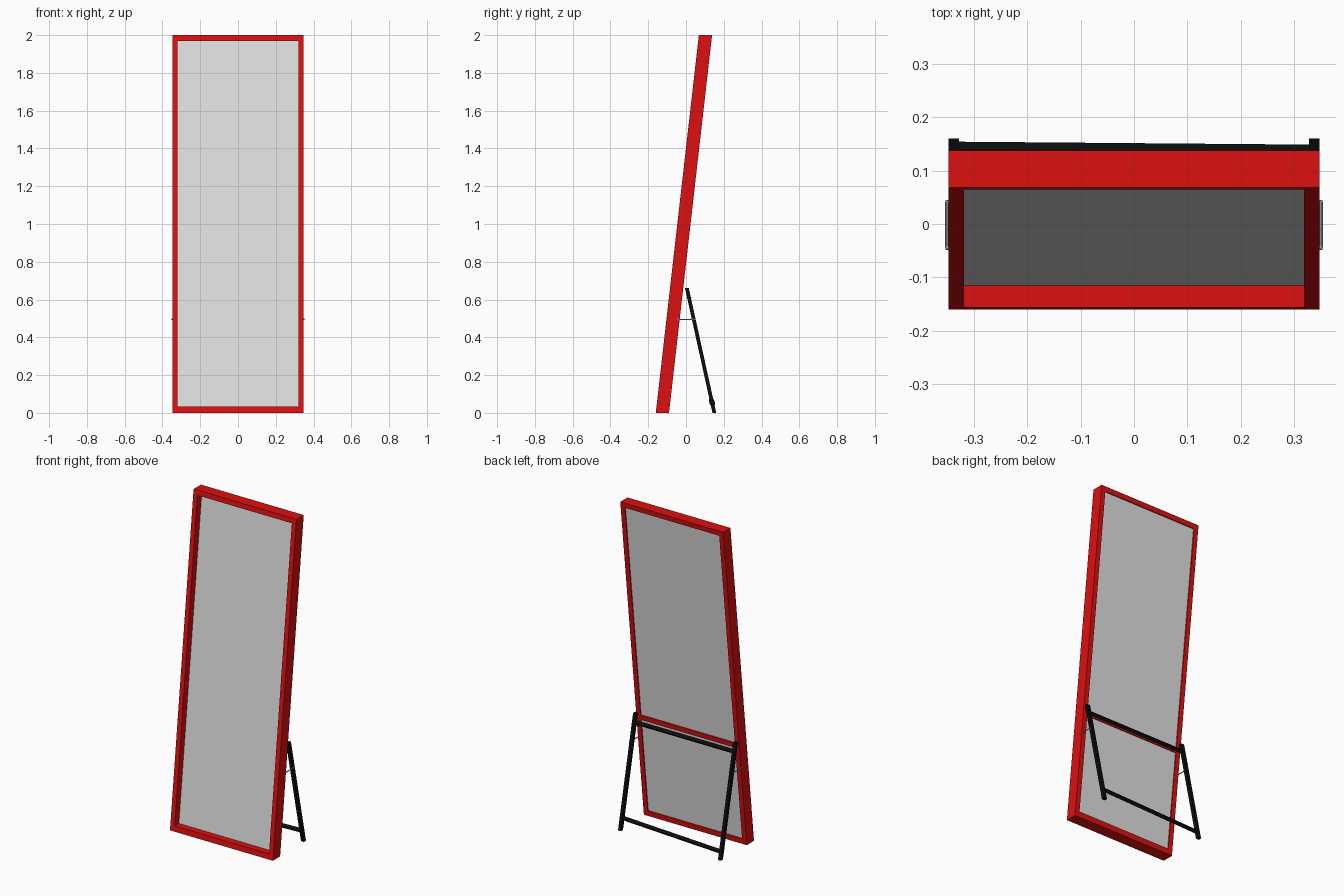
import bpy, bmesh
from mathutils import Vector

if "Cube" in bpy.data.objects:
    bpy.data.objects.remove(bpy.data.objects["Cube"])


def material(name, rgb):
    m = bpy.data.materials.new(name)
    m.diffuse_color = (*rgb, 1)
    m.use_nodes = True
    m.node_tree.nodes["Principled BSDF"].inputs["Base Color"].default_value = m.diffuse_color
    return m


RED = material("red paint", (0.72, 0.005, 0.005))
GLASS = material("mirror grey", (0.75, 0.75, 0.75))
BLACK = material("black metal", (0.004, 0.004, 0.004))
STEEL = material("steel grey", (0.45, 0.45, 0.45))


def frame_y(z):
    """Front surface of the leaning frame at height z."""
    return -0.16 + 0.114 * z


def leg_y(z):
    """Centre line of the stand legs at height z."""
    return 0.15 - 0.22 * z


def finish(name, bm, mat):
    bmesh.ops.recalc_face_normals(bm, faces=bm.faces)
    me = bpy.data.meshes.new(name)
    bm.to_mesh(me)
    bm.free()
    me.materials.append(mat)
    ob = bpy.data.objects.new(name, me)
    bpy.context.collection.objects.link(ob)
    return ob


def leaning_box(name, xs, zs, depth, axis, mat):
    """Box between xs and zs, sheared in y to follow the axis function."""
    bm = bmesh.new()
    bmesh.ops.create_cube(bm, size=1)
    for v in bm.verts:
        z = zs[v.co.z > 0]
        v.co = (xs[v.co.x > 0], axis(z) + depth[v.co.y > 0], z)
    return finish(name, bm, mat)


def rod(name, a, b, radius, sides, mat):
    """Straight bar from a to b; four sides give a square bar."""
    a, b = Vector(a), Vector(b)
    bm = bmesh.new()
    r = radius * (2 ** 0.5 if sides == 4 else 1)
    bmesh.ops.create_cone(bm, cap_ends=True, segments=sides, radius1=r, radius2=r,
                          depth=(b - a).length)
    ob = finish(name, bm, mat)
    ob.location = (a + b) / 2
    ob.rotation_mode = 'QUATERNION'
    ob.rotation_quaternion = (b - a).to_track_quat('Z', 'Y')
    return ob


W, I = 0.348, 0.319   # outer and inner half widths of the frame
DEEP = (0, 0.07)

# Leaning frame and mirror panel
leaning_box("frame_top_rail", (-I, I), (1.97, 2.0), DEEP, frame_y, RED)
leaning_box("frame_bottom_rail", (-I, I), (0, 0.033), DEEP, frame_y, RED)
leaning_box("frame_back_rail", (-I, I), (0.615, 0.645), (0.05, 0.07), frame_y, RED)
leaning_box("mirror_panel", (-I, I), (0.033, 1.97), (0.041, 0.064), frame_y, GLASS)

for side, s in (("left", -1), ("right", 1)):
    leaning_box(f"frame_{side}_stile", sorted((s * I, s * W)), (0, 2), DEEP, frame_y, RED)
    # Stand leg
    leaning_box(f"stand_{side}_leg", sorted((s * 0.328, s * 0.348)), (0, 0.662),
                (-0.01, 0.01), leg_y, BLACK)
    # Thin stay linking the frame side to the leg, with its two pins
    zs = 0.495
    y0, y1 = -0.045, leg_y(zs)
    rod(f"stay_{side}", (s * 0.351, y0, zs), (s * 0.351, y1, zs), 0.003, 8, STEEL)
    rod(f"stay_{side}_frame_pin", (s * 0.34, y0, zs), (s * 0.353, y0, zs), 0.004, 8, STEEL)
    rod(f"stay_{side}_leg_pin", (s * 0.34, y1, zs), (s * 0.353, y1, zs), 0.004, 8, STEEL)

# Stand crossbars, the lower one slightly out of level
rod("stand_top_bar", (-0.33, leg_y(0.61), 0.61), (0.33, leg_y(0.61), 0.61), 0.01, 4, BLACK)
rod("stand_bottom_bar", (-0.33, leg_y(0.045), 0.045), (0.33, leg_y(0.07), 0.07), 0.01, 4, BLACK)
